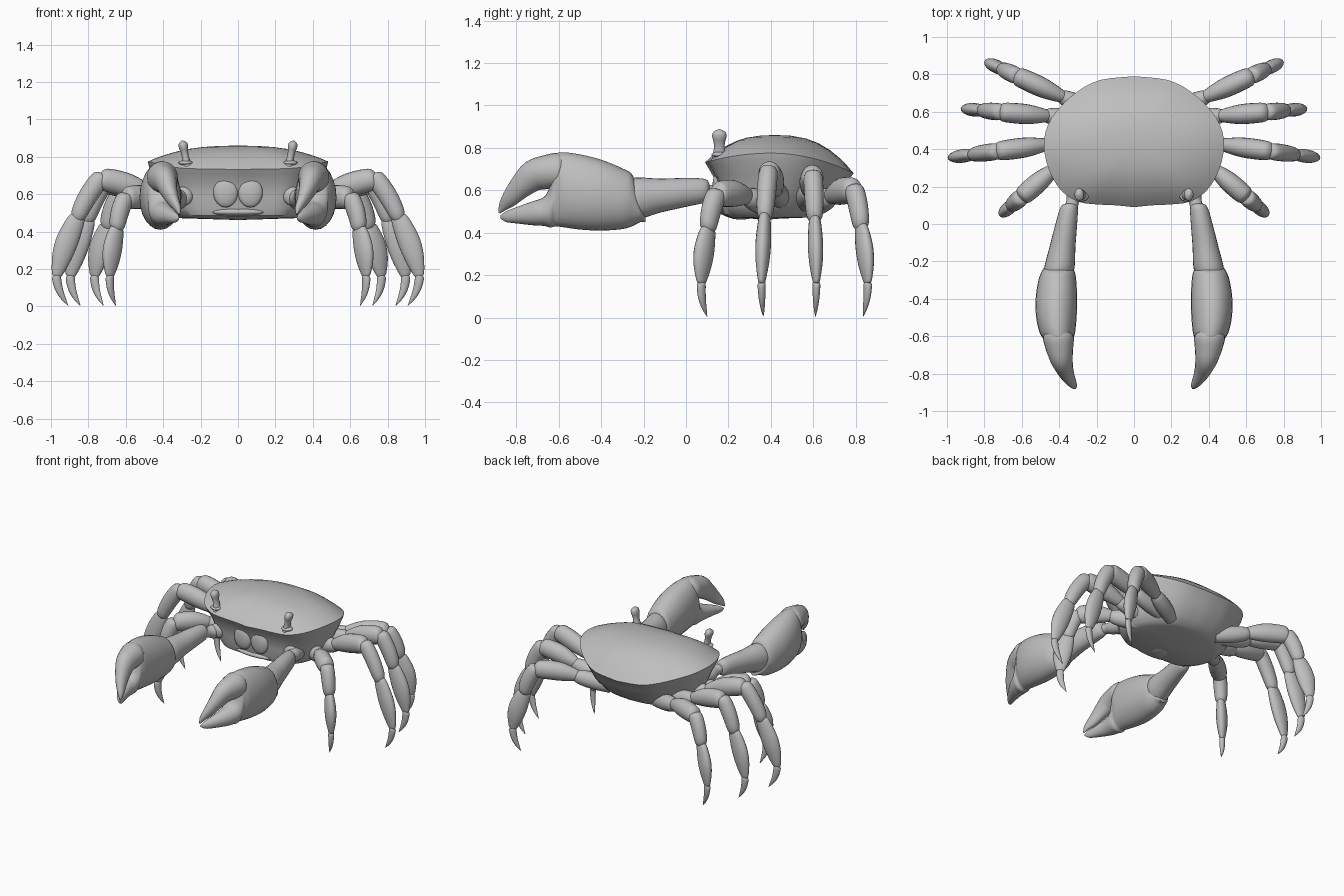
import bpy, bmesh, math
from mathutils import Vector

if "Cube" in bpy.data.objects:
    bpy.data.objects.remove(bpy.data.objects["Cube"])

grey = bpy.data.materials.new("shell grey")
grey.use_nodes = True
grey.diffuse_color = (0.52, 0.52, 0.52, 1)
grey.node_tree.nodes["Principled BSDF"].inputs["Base Color"].default_value = (0.52, 0.52, 0.52, 1)
parts = []
SIDES = (("left", 1), ("right", -1))
UP = Vector((0, 0, 1))


def loft(name, rings):
    """Skin a list of closed rings and cap both ends."""
    bm = bmesh.new()
    loops = [[bm.verts.new(p) for p in ring] for ring in rings]
    n = len(loops[0])
    for a, b in zip(loops, loops[1:]):
        for i in range(n):
            j = (i + 1) % n
            bm.faces.new((a[i], a[j], b[j], b[i]))
    bm.faces.new(loops[0])
    bm.faces.new(loops[-1])
    bmesh.ops.recalc_face_normals(bm, faces=bm.faces)
    mesh = bpy.data.meshes.new(name)
    bm.to_mesh(mesh)
    bm.free()
    obj = bpy.data.objects.new(name, mesh)
    bpy.context.collection.objects.link(obj)
    mesh.materials.append(grey)
    parts.append(obj)


def spline(rows, steps=4):
    """Smoothly resample rows of numbers."""
    out = []
    for i in range(len(rows) - 1):
        a, b, c, d = (rows[max(0, min(len(rows) - 1, i + k))] for k in (-1, 0, 1, 2))
        for s in range(steps):
            t = s / steps
            out.append([q + t * (r - p) / 2 + t * t * (2 * p - 5 * q + 4 * r - w) / 2
                        + t ** 3 * (3 * q - p - 3 * r + w) / 2
                        for p, q, r, w in zip(a, b, c, d)])
    return out + [list(rows[-1])]


def ellipse(centre, u, v, n=20):
    return [centre + u * math.cos(2 * math.pi * i / n) + v * math.sin(2 * math.pi * i / n)
            for i in range(n)]


def limb(name, start, end, profile, flat, bow=0.0):
    """Bowed segment; profile rows are (fraction, radius), flat scales the sideways radius."""
    start, end = Vector(start), Vector(end)
    axis = end - start
    side = axis.cross(UP).normalized()
    out = side.cross(axis).normalized()
    rings = []
    for t, r in spline(profile):
        c = start + axis * t + out * bow * math.sin(math.pi * t)
        rings.append(ellipse(c, side * max(r, 0.002) * flat, out * max(r, 0.002)))
    loft(name, rings)


def stations(name, rows, m):
    """Loft along y; rows are (y, x, z, half width, half height)."""
    loft(name, [ellipse(Vector((x * m, y, z)), Vector((max(w, .002), 0, 0)),
                        Vector((0, 0, max(h, .002))), 24)
                for y, x, z, w, h in spline(rows)])


def blob(name, centre, size):
    rings = [ellipse(Vector(centre) + UP * size[2] * -math.cos(a),
                     Vector((size[0] * math.sin(a), 0, 0)), Vector((0, size[1] * math.sin(a), 0)))
             for a in (math.pi * (k + 0.1) / 12.2 for k in range(13))]
    loft(name, rings)


# Carapace: half outline mirrored, then stacked into rings
half = spline([(0, .09), (.1, .10), (.2, .105), (.3, .12), (.39, .18), (.455, .29), (.482, .42),
               (.46, .53), (.40, .62), (.30, .71), (.18, .77), (0, .79)], 3)
outline = half + [[-x, y] for x, y in reversed(half[1:-1])]


def rim_z(y):
    t = (y - 0.40) / 0.38
    return 0.775 - (0.065 if t < 0 else 0.09) * t * t


dome = []
for s in (0.02, 0.2, 0.4, 0.55, 0.7, 0.82, 0.92, 1.0):
    dome.append([Vector((x * s, 0.42 + (y - 0.42) * s,
                         rim_z(y) + (0.86 - rim_z(y)) * (1 - s ** 2.6))) for x, y in outline])
loft("carapace", dome)

# Underbody: rings shrink towards the belly; (width, front y, back y, drop)
under = []
for w, front, back, drop in ((1, .09, .79, 0), (.985, .105, .775, .1), (.93, .135, .75, .3),
                             (.86, .15, .72, .55), (.79, .155, .67, .8), (.72, .17, .63, .95),
                             (.64, .20, .59, 1), (.05, .38, .42, 1.03)):
    under.append([Vector((x * w, front + (y - .09) / .7 * (back - front),
                          rim_z(y) * (1 - drop) + .472 * drop)) for x, y in outline])
loft("underbody", under)

# Belly flap: overlapping plates along the underside
for k in range(5):
    t = k / 4
    blob("belly_plate", (0, 0.26 + 0.36 * t, 0.478 + 0.05 * t ** 3), (0.06 + 0.08 * t, 0.06, 0.016))

# Lower lip ledge
blob("mouth_ledge", (0, 0.19, 0.505), (0.15, 0.045, 0.022))

for tag, m in SIDES:
    # Mouth plates
    blob(tag + "_mouth_plate", (0.066 * m, 0.15, 0.61), (0.066, 0.026, 0.08))
    blob(tag + "_cheek", (0.29 * m, 0.18, 0.59), (0.05, 0.03, 0.05))

    # Eye with socket and stalk
    blob(tag + "_eye_socket", (0.28 * m, 0.155, 0.768), (0.038, 0.035, 0.014))
    limb(tag + "_eye_stalk", (0.272 * m, 0.157, 0.75), (0.298 * m, 0.157, 0.888),
         [(0, .024), (.35, .019), (.55, .02), (.75, .025), (.9, .021), (1, .002)], 1.35)

    # Claw arm
    limb(tag + "_claw_joint", (0.30 * m, 0.24, 0.57), (0.342 * m, 0.06, 0.60),
         [(0, .05), (.4, .046), (.65, .034), (1, .038)], 1)
    stations(tag + "_claw_arm", [(.11, .345, .60, .02, .03), (.09, .347, .598, .046, .055),
                                 (0, .362, .59, .058, .068), (-.12, .382, .575, .069, .08),
                                 (-.24, .40, .56, .081, .10), (-.29, .41, .56, .06, .08)], m)

    # Palm running into the fixed finger
    stations(tag + "_palm", [(-.19, .40, .46, .02, .01), (-.215, .405, .50, .06, .05),
                             (-.25, .405, .55, .086, .118), (-.30, .41, .56, .101, .143),
                             (-.40, .415, .577, .111, .167), (-.50, .415, .592, .108, .177),
                             (-.58, .41, .602, .095, .176), (-.615, .405, .595, .08, .165),
                             (-.64, .405, .525, .074, .10), (-.67, .40, .50, .068, .068),
                             (-.72, .39, .492, .056, .057), (-.80, .36, .482, .036, .038),
                             (-.85, .335, .475, .02, .024), (-.875, .318, .475, .004, .006)], m)

    # Moving finger, curving down to the tip
    rows = [(-.57, .405, .685, .05, .06), (-.60, .405, .69, .082, .086), (-.66, .40, .685, .075, .08),
            (-.72, .39, .667, .062, .074), (-.78, .37, .615, .046, .056),
            (-.83, .345, .56, .032, .04), (-.86, .325, .525, .02, .024), (-.88, .313, .492, .003, .004)]
    path = spline(rows)
    rings = []
    for i, (y, x, z, w, h) in enumerate(path):
        a, b = path[max(i - 1, 0)], path[min(i + 1, len(path) - 1)]
        normal = Vector((0, -(b[2] - a[2]), b[0] - a[0])).normalized()
        rings.append(ellipse(Vector((x * m, y, z)), Vector((w, 0, 0)), normal * h))
    loft(tag + "_moving_finger", rings)

    # Walking legs: (name, root, reach, root z, knee fraction, knee z, ankle fraction)
    for name, root, reach, rz, kt, kz, at in (
            ("first", (.41, .31), (.69, .068), .57, .70, .58, .86),
            ("second", (.43, .43), (.98, .355), .595, .565, .685, .79),
            ("third", (.43, .575), (.905, .615), .595, .61, .665, .80),
            ("fourth", (.35, .665), (.775, .86), .57, .67, .60, .83)):
        r0, r1 = Vector(root), Vector(reach)

        def at_point(t, z):
            p = r0.lerp(r1, t)
            return (p.x * m, p.y, z)

        label = f"{tag}_{name}_leg_"
        knee, ankle = at_point(kt, kz), at_point(at, 0.42 + (kz - .6) * .55)
        foot, tip = at_point(.985, .16), at_point(.87, .005)
        limb(label + "hip", at_point(-.4, rz - .05), at_point(.14, rz + .005),
             [(0, .05), (.5, .056), (.85, .045), (1, .02)], 0.9)
        limb(label + "thigh", at_point(.04, rz), knee,
             [(0, .025), (.08, .04), (.45, .062), (.85, .062), (.97, .05), (1.03, .02)], 0.85, .01)
        limb(label + "shin", at_point(kt - .03, kz + .015), ankle,
             [(-.03, .02), (.05, .048), (.4, .052), (.85, .045), (1, .03)], 0.88, .01)
        limb(label + "foot", ankle, foot,
             [(-.08, .025), (0, .046), (.35, .06), (.65, .054), (.93, .032), (1, .02)], 0.6, .008)
        limb(label + "toe", foot, tip,
             [(-.05, .018), (.04, .025), (.4, .021), (.75, .012), (1, .001)], 0.75, -.012)

# Smooth shading with crisp rims
bpy.ops.object.select_all(action='DESELECT')
for obj in parts:
    obj.select_set(True)
bpy.context.view_layer.objects.active = parts[0]
bpy.ops.object.shade_smooth_by_angle(angle=math.radians(40))
